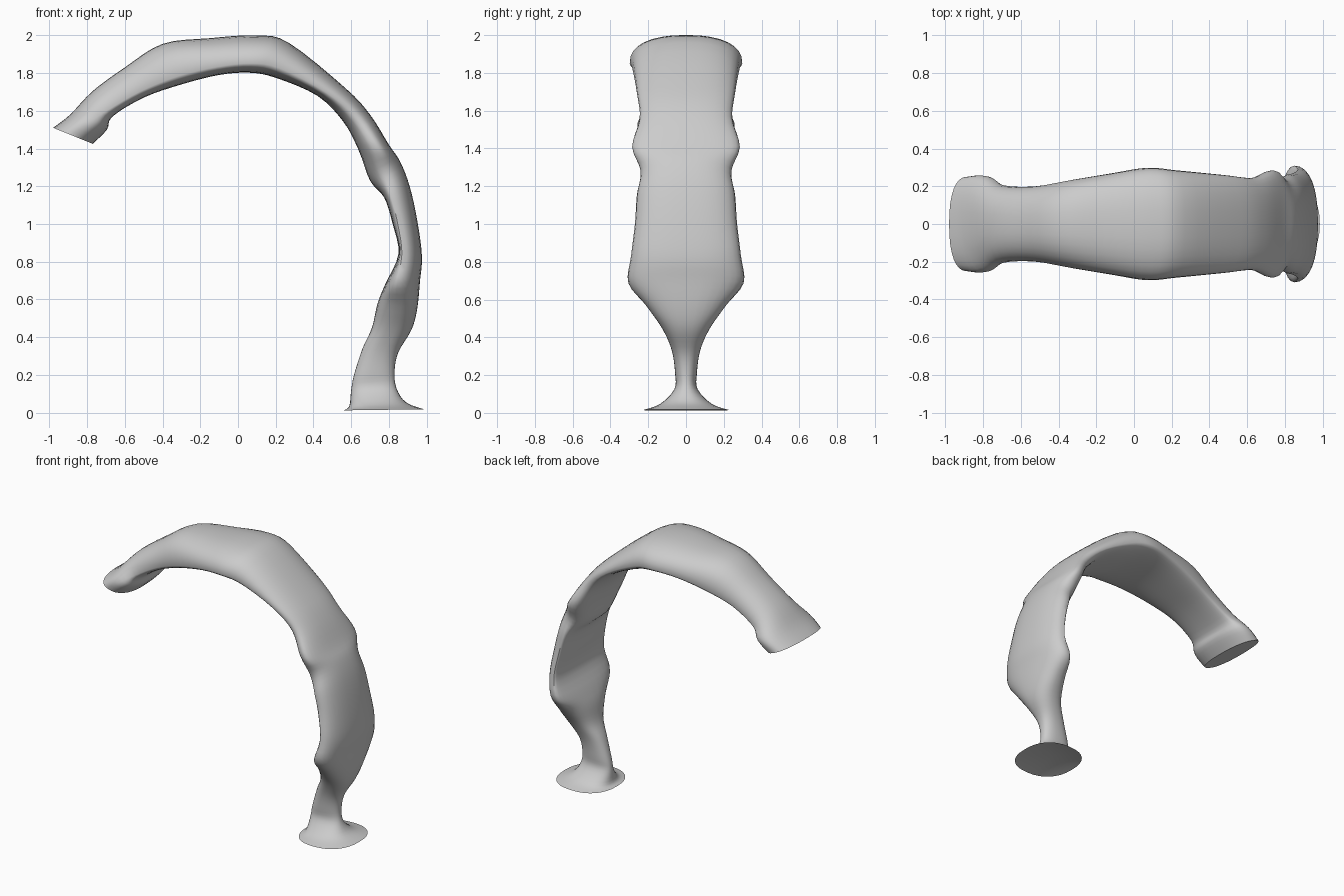
import bpy
import bmesh
import math
from mathutils import Vector

cube = bpy.data.objects.get("Cube")
if cube:
    bpy.data.objects.remove(cube, do_unlink=True)

SIDES = 32
STEPS = 4

# Each station: outer x, outer z, inner x, inner z, half width, rim position from inner to outer
foot = [
    (0.985, 0.018, 0.56, 0.012, 0.23, 0.5),
    (0.89, 0.055, 0.59, 0.035, 0.14, 0.45),
    (0.84, 0.13, 0.6, 0.12, 0.062, 0.5),
    (0.83, 0.22, 0.615, 0.2, 0.058, 0.5),
    (0.85, 0.32, 0.66, 0.34, 0.075, 0.5),
    (0.92, 0.44, 0.71, 0.45, 0.125, 0.5),
    (0.95, 0.55, 0.74, 0.58, 0.21, 0.45),
]
band = [
    (0.965, 0.7, 0.78, 0.68, 0.305, 0.35),
    (0.975, 0.83, 0.85, 0.84, 0.29, 0.15),
    (0.95, 1.02, 0.82, 1.0, 0.27, 0.2),
    (0.91, 1.2, 0.775, 1.14, 0.26, 0.25),
    (0.86, 1.33, 0.7, 1.23, 0.24, 0.5),
    (0.8, 1.42, 0.64, 1.39, 0.285, 0.6),
    (0.7, 1.58, 0.56, 1.54, 0.245, 0.5),
    (0.57, 1.72, 0.42, 1.68, 0.26, 0.35),
    (0.27, 1.96, 0.2, 1.775, 0.285, 0.28),
    (0.1, 2.0, 0.06, 1.802, 0.298, 0.25),
]
tip = [
    (-0.15, 1.985, -0.1, 1.79, 0.27, 0.22),
    (-0.4, 1.955, -0.3, 1.74, 0.235, 0.2),
    (-0.6, 1.83, -0.5, 1.67, 0.2, 0.2),
    (-0.77, 1.705, -0.665, 1.57, 0.205, 0.25),
    (-0.89, 1.58, -0.695, 1.5, 0.255, 0.5),
    (-0.98, 1.51, -0.77, 1.425, 0.25, 0.55),
]
stations = foot + band + tip


def blend(a, b, c, d, t):
    """Smooth interpolation from b to c."""
    return [0.5 * (2 * q + (r - p) * t + (2 * p - 5 * q + 4 * r - s) * t * t
                   + (3 * q - p - 3 * r + s) * t ** 3)
            for p, q, r, s in zip(a, b, c, d)]


def power(value, exponent):
    return math.copysign(abs(value) ** exponent, value)


def section(bm, station):
    """Rounded band section: domed outside, flatter inside."""
    ox, oz, ix, iz, width, rim = station
    outer, inner = Vector((ox, 0, oz)), Vector((ix, 0, iz))
    centre = inner.lerp(outer, rim)
    ring = []
    for i in range(SIDES):
        a = math.tau * i / SIDES
        up = power(math.sin(a), 0.85)
        reach = outer - centre if up > 0 else inner - centre
        point = centre + reach * abs(up)
        point.y = width * power(math.cos(a), 0.85)
        ring.append(bm.verts.new(point))
    return ring


# Curved band with its flared foot and tip
bm = bmesh.new()
rings = []
last = len(stations) - 1
for i in range(last):
    four = [stations[min(max(i + k, 0), last)] for k in (-1, 0, 1, 2)]
    for step in range(STEPS):
        rings.append(section(bm, blend(*four, step / STEPS)))
rings.append(section(bm, stations[last]))

for a, b in zip(rings, rings[1:]):
    for i in range(SIDES):
        j = (i + 1) % SIDES
        bm.faces.new((a[i], a[j], b[j], b[i]))

# Closed tip, and a foot hollowed out from below
bm.faces.new(rings[-1])
hollow = bm.verts.new((0.74, 0, 0.06))
for i in range(SIDES):
    bm.faces.new((rings[0][(i + 1) % SIDES], rings[0][i], hollow))
bmesh.ops.recalc_face_normals(bm, faces=bm.faces)

mesh = bpy.data.meshes.new("curved_band")
bm.to_mesh(mesh)
bm.free()
arch = bpy.data.objects.new("curved_band", mesh)
bpy.context.collection.objects.link(arch)

# Plain grey surface
grey = bpy.data.materials.new("plain_grey")
grey.use_nodes = True
colour = (0.6, 0.6, 0.6, 1)
grey.diffuse_color = colour
grey.node_tree.nodes["Principled BSDF"].inputs["Base Color"].default_value = colour
mesh.materials.append(grey)

bpy.ops.object.select_all(action="DESELECT")
arch.select_set(True)
bpy.context.view_layer.objects.active = arch
bpy.ops.object.shade_smooth_by_angle(angle=math.radians(40))
